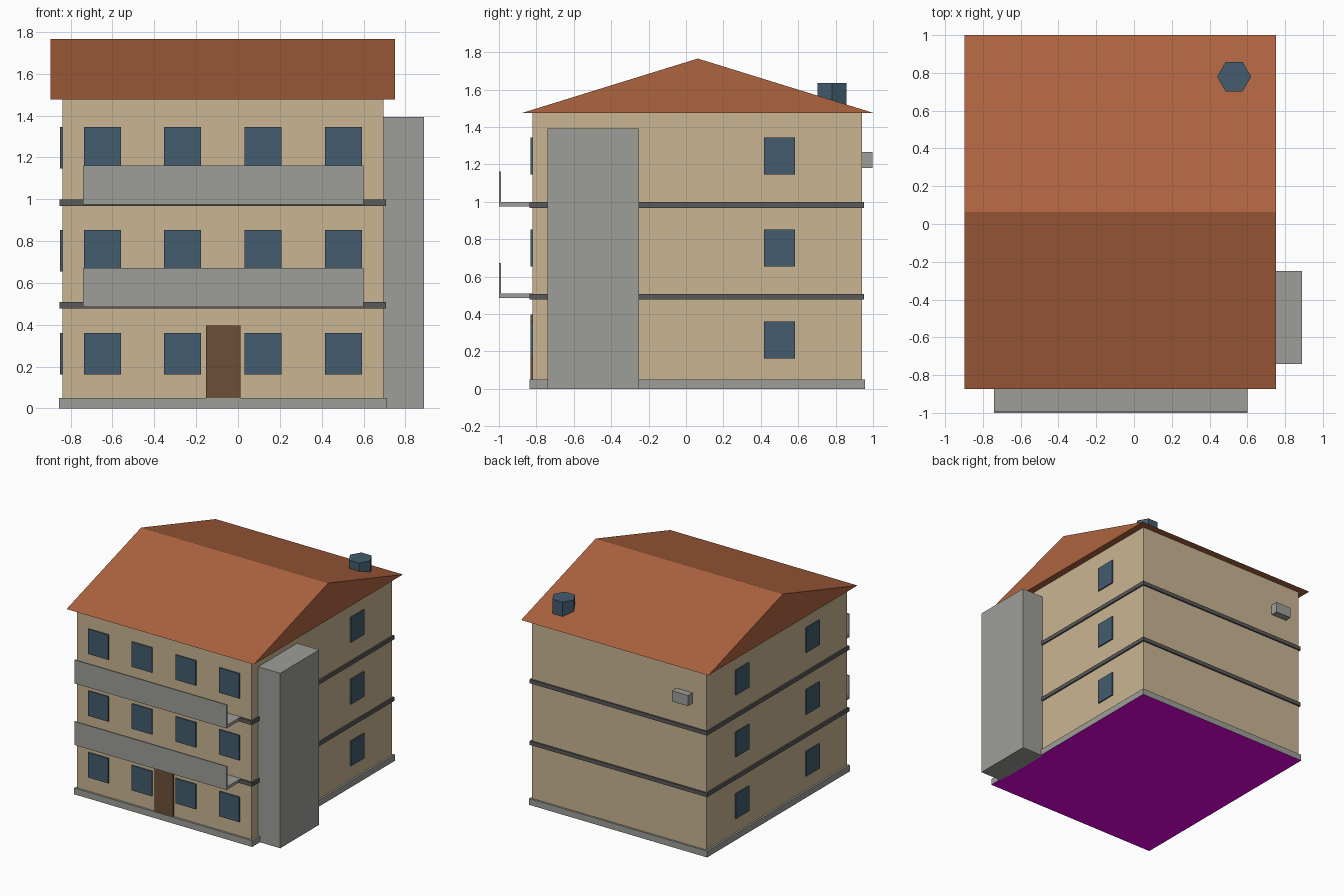
import bpy
import bmesh
from mathutils import Vector

cube = bpy.data.objects.get("Cube")
if cube:
    bpy.data.objects.remove(cube, do_unlink=True)


def make_material(name, rgb):
    mat = bpy.data.materials.new(name)
    mat.use_nodes = True
    colour = (*rgb, 1.0)
    mat.diffuse_color = colour
    bsdf = next(n for n in mat.node_tree.nodes if n.type == "BSDF_PRINCIPLED")
    bsdf.inputs["Base Color"].default_value = colour
    return mat


plaster = make_material("tan plaster", (0.59, 0.46, 0.29))
concrete = make_material("grey concrete", (0.34, 0.34, 0.32))
trim = make_material("dark grey trim", (0.10, 0.10, 0.10))
tile = make_material("terracotta tile", (0.42, 0.125, 0.05))
glass = make_material("slate blue", (0.056, 0.107, 0.156))
wood = make_material("brown wood", (0.15, 0.079, 0.037))
underside = make_material("magenta underside", (1.0, 0.0, 1.0))


def finish(name, bm, mat):
    bmesh.ops.recalc_face_normals(bm, faces=bm.faces)
    mesh = bpy.data.meshes.new(name)
    bm.to_mesh(mesh)
    bm.free()
    mesh.materials.append(mat)
    obj = bpy.data.objects.new(name, mesh)
    bpy.context.collection.objects.link(obj)
    return obj


def box(name, mat, xs, ys, zs):
    """Box spanning the given (low, high) ranges."""
    lo, hi = (Vector(c) for c in zip(xs, ys, zs))
    bm = bmesh.new()
    bmesh.ops.create_cube(bm, size=1)
    for v in bm.verts:
        v.co = (lo + hi) / 2 + v.co * (hi - lo)
    return finish(name, bm, mat)


def extrude_x(name, mat, profile, x0, x1):
    """Closed (y, z) profile swept along x."""
    bm = bmesh.new()
    face = bm.faces.new([bm.verts.new((x0, y, z)) for y, z in profile])
    swept = bmesh.ops.extrude_face_region(bm, geom=[face])["geom"]
    moved = [g for g in swept if isinstance(g, bmesh.types.BMVert)]
    bmesh.ops.translate(bm, verts=moved, vec=(x1 - x0, 0, 0))
    return finish(name, bm, mat)


# Main body
LEFT, RIGHT, FRONT, BACK = -0.84, 0.696, -0.822, 0.941
EAVES = 1.476
box("walls", plaster, (LEFT, RIGHT), (FRONT, BACK), (0.04, EAVES))

# Foundation with a differently coloured bottom
base = box("foundation", concrete, (-0.855, 0.711), (-0.838, 0.956), (0, 0.05))
base.data.materials.append(underside)
for poly in base.data.polygons:
    if poly.normal.z < -0.5:
        poly.material_index = 1

# Floor bands and balconies
for label, z in (("lower", 0.477), ("upper", 0.967)):
    box(label + "_floor_band", trim, (-0.852, 0.708), (-0.836, 0.953), (z, z + 0.031))
    s = z + 0.008
    outline = [(FRONT, s), (-1.0, s), (-1.0, s + 0.187), (-0.99, s + 0.187),
               (-0.99, s + 0.024), (FRONT, s + 0.024)]
    extrude_x(label + "_balcony", concrete, outline, -0.74, 0.60)

# Gable roof and its six-sided chimney
extrude_x("roof", tile, [(-0.874, EAVES), (1.0, EAVES), (0.063, 1.766)], -0.897, 0.751)
bm = bmesh.new()
bmesh.ops.create_cone(bm, cap_ends=True, segments=6, radius1=0.09, radius2=0.09, depth=0.145)
for v in bm.verts:
    v.co = Vector((v.co.y, v.co.x, v.co.z))
    v.co += Vector((0.53, 0.78, 1.562))
# Turn so that two corners point along x
if max(abs(v.co.x - 0.53) for v in bm.verts) < 0.085:
    for v in bm.verts:
        v.co.x, v.co.y = 0.53 + (v.co.y - 0.78), 0.78 + (v.co.x - 0.53)
finish("chimney", bm, glass)

# Side tower
box("side_tower", concrete, (RIGHT, 0.89), (-0.74, -0.25), (0, 1.392))

# Windows as thin plates on each storey
PLATE = 0.0099
for floor, z in enumerate((0.163, 0.654, 1.146), 1):
    zs = (z, z + 0.198)
    for i in range(4):
        x = -0.737 + i * 0.3843
        box(f"front_window_{floor}_{i + 1}", glass, (x, x + 0.177), (FRONT - PLATE, FRONT), zs)
    for side, y in (("left_rear", 0.416), ("right_rear", 0.416), ("right_front", -0.468)):
        xs = (RIGHT, RIGHT + PLATE) if side.startswith("left") else (LEFT - PLATE, LEFT)
        box(f"{side}_window_{floor}", glass, xs, (y, y + 0.167), zs)

# Front door and the box on the back wall
box("front_door", wood, (-0.153, 0.011), (FRONT - PLATE, FRONT), (0.05, 0.397))
box("air_unit", concrete, (-0.715, -0.575), (BACK, 0.997), (1.182, 1.267))
